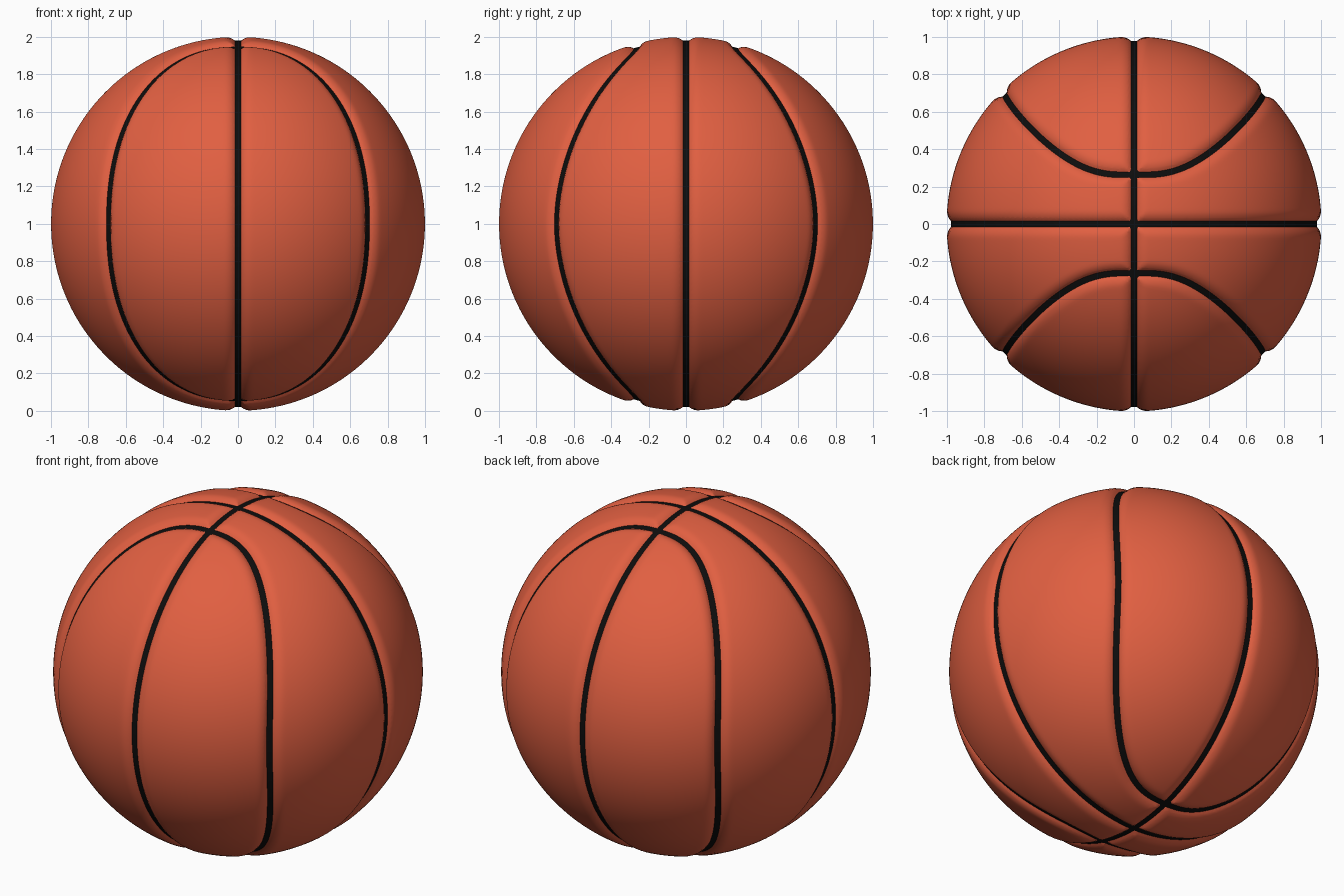
import bpy, bmesh, math
from mathutils import Vector, kdtree

if "Cube" in bpy.data.objects:
    bpy.data.objects.remove(bpy.data.objects["Cube"])

R, FLOOR = 1.002, 0.979        # panel radius, seam floor radius
HALF, SHOULDER = 0.0165, 0.06  # half seam width, width of the rounded panel edge


def material(name, rgb):
    m = bpy.data.materials.new(name)
    m.diffuse_color = (*rgb, 1)
    m.use_nodes = True
    m.node_tree.nodes["Principled BSDF"].inputs["Base Color"].default_value = m.diffuse_color
    return m


# Seam centre lines on the unit sphere: two great circles, two bowed loops
N = 3000
points = []
for i in range(N):
    a = 2 * math.pi * i / N
    c, s = math.cos(a), math.sin(a)
    points.append(Vector((c, 0, s)))
    points.append(Vector((0, c, s)))
    p = 2 / 2.25
    x = 0.707 * math.copysign(abs(c) ** p, c)
    z = 0.963 * math.copysign(abs(s) ** p, s)
    y = math.sqrt(max(0, 1 - x * x - z * z))
    points.append(Vector((x, y, z)))
    points.append(Vector((x, -y, z)))
tree = kdtree.KDTree(len(points))
for i, p in enumerate(points):
    tree.insert(p, i)
tree.balance()


def seam_distance(co):
    return tree.find(co.normalized())[2]


# Ball surface
bm = bmesh.new()
bmesh.ops.create_icosphere(bm, subdivisions=7, radius=1)
dist = {v: seam_distance(v.co) for v in bm.verts}


def cut_along(level):
    """Cut the mesh along the line at a fixed distance from the seams."""
    new = []
    for e in list(bm.edges):
        a, b = e.verts
        da, db = dist[a] - level, dist[b] - level
        if da * db < 0:
            v = bmesh.utils.edge_split(e, a, da / (da - db))[1]
            dist[v] = level
            new.append(v)
    bmesh.ops.connect_verts(bm, verts=new)


cut_along(HALF)
cut_along(HALF + 0.014)

# Black seam faces, with a crisp border
for f in bm.faces:
    f.smooth = True
    mean = sum(dist[v] for v in f.verts) / len(f.verts)
    f.material_index = 1 if mean < HALF - 1e-6 else 0
for e in bm.edges:
    if len({f.material_index for f in e.link_faces}) > 1:
        e.smooth = False

# Sink the seams and round the panel edges
for v in bm.verts:
    t = min(1, max(0, (dist[v] - HALF) / SHOULDER))
    v.co = v.co.normalized() * (R - (R - FLOOR) * (1 - t) ** 2.4)
    v.co.z += 1

mesh = bpy.data.meshes.new("ball")
bm.to_mesh(mesh)
bm.free()
mesh.materials.append(material("orange rubber", (0.75, 0.115, 0.053)))
mesh.materials.append(material("black seam", (0.004, 0.004, 0.004)))
ball = bpy.data.objects.new("ball", mesh)
bpy.context.collection.objects.link(ball)
